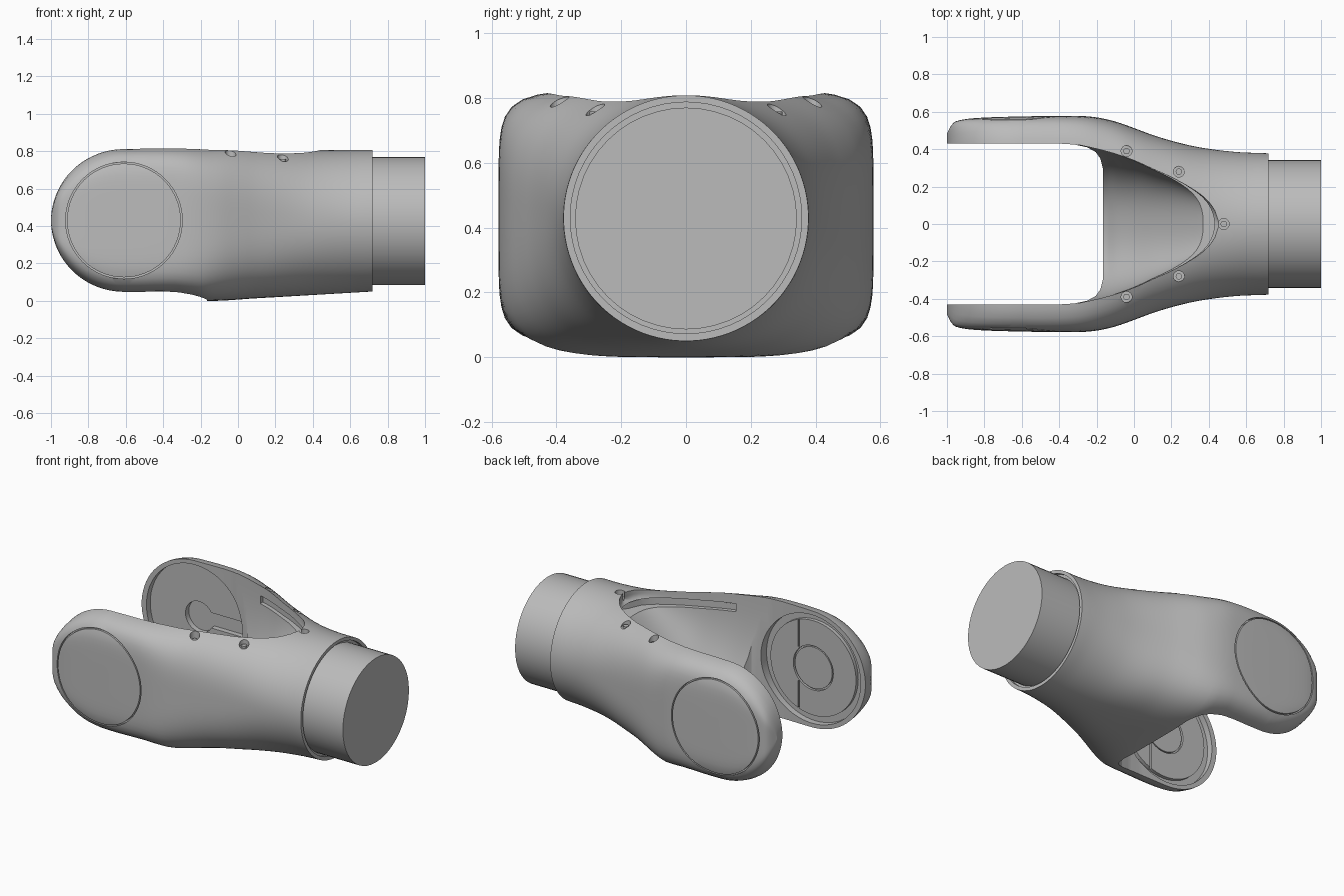
import bpy, bmesh, math
from mathutils import Matrix, Vector

if "Cube" in bpy.data.objects:
    bpy.data.objects.remove(bpy.data.objects["Cube"])

ZC = 0.43            # height of the long axis
PX = -0.61           # x of the fork pivot

grey = bpy.data.materials.new("satin grey")
grey.diffuse_color = (0.5, 0.5, 0.5, 1)
grey.use_nodes = True
grey.node_tree.nodes["Principled BSDF"].inputs["Base Color"].default_value = grey.diffuse_color


def curve(table, x):
    """Smooth interpolation through (x, value) points."""
    if x <= table[0][0]:
        return table[0][1]
    if x >= table[-1][0]:
        return table[-1][1]
    i = max(k for k in range(len(table) - 1) if table[k][0] <= x)

    def slope(k):
        a, b = table[max(k - 1, 0)], table[min(k + 1, len(table) - 1)]
        return (b[1] - a[1]) / (b[0] - a[0])
    (x0, v0), (x1, v1) = table[i], table[i + 1]
    h = x1 - x0
    t = (x - x0) / h
    return ((2*t**3 - 3*t*t + 1)*v0 + (t**3 - 2*t*t + t)*h*slope(i)
            + (3*t*t - 2*t**3)*v1 + (t**3 - t*t)*h*slope(i + 1))


def finish(name, bm):
    bmesh.ops.recalc_face_normals(bm, faces=bm.faces)
    me = bpy.data.meshes.new(name)
    bm.to_mesh(me)
    bm.free()
    ob = bpy.data.objects.new(name, me)
    bpy.context.collection.objects.link(ob)
    me.materials.append(grey)
    return ob


def loft(name, rings):
    bm = bmesh.new()
    vs = [[bm.verts.new(p) for p in r] for r in rings]
    n = len(vs[0])
    for a, b in zip(vs, vs[1:]):
        for i in range(n):
            bm.faces.new((a[i], a[(i+1) % n], b[(i+1) % n], b[i]))
    bm.faces.new(vs[0])
    bm.faces.new(vs[-1])
    return finish(name, bm)


def prism(name, plan, z0, z1):
    return loft(name, [[(x, y, z) for x, y in plan] for z in (z0, z1)])


def rod(name, r, a, b, n=64):
    """Cylinder of radius r from point a to point b."""
    a, b = Vector(a), Vector(b)
    q = (b - a).to_track_quat('Z', 'Y')
    bm = bmesh.new()
    bmesh.ops.create_cone(bm, cap_ends=True, segments=n, radius1=r, radius2=r,
                          depth=(b - a).length,
                          matrix=Matrix.Translation((a + b) / 2) @ q.to_matrix().to_4x4())
    return finish(name, bm)


def box(name, lo, hi):
    return prism(name, [(lo[0], lo[1]), (hi[0], lo[1]), (hi[0], hi[1]), (lo[0], hi[1])], lo[2], hi[2])


def cut(target, cutter):
    m = target.modifiers.new("cut", 'BOOLEAN')
    m.operation, m.solver, m.object = 'DIFFERENCE', 'EXACT', cutter
    bpy.context.view_layer.objects.active = target
    bpy.ops.object.modifier_apply(modifier=m.name)
    bpy.data.objects.remove(cutter)


# outer body: rounded-box fork blending into a round neck
WIDTH = [(-1, .485), (-.975, .53), (-.95, .55), (-.85, .566), (-.6, .575), (-.3, .578), (-.2, .57),
         (-.1, .548), (0, .513), (.1, .476), (.2, .445), (.3, .42), (.4, .402), (.55, .385), (.72, .378)]
TOP = [(-.6, .39), (-.16, .40), (0, .408), (.2, .392), (.45, .378), (.72, .378)]
BOTTOM = [(-.6, .39), (-.35, .392), (-.25, .41), (-.165, .43), (.1, .416), (.72, .38)]
SQUARE = [(-.5, 7), (-.35, 6.3), (-.16, 4.3), (0, 3.3), (.2, 2.7), (.4, 2.2), (.6, 2), (.72, 2)]


def body_ring(x, n=96):
    w, e = curve(WIDTH, x), curve(SQUARE, x)
    end = math.sqrt(max(0, 1 - ((x - PX) / .39) ** 2)) if x < PX else 1
    pts = []
    for i in range(n):
        a = 2 * math.pi * (i + .5) / n
        h = (curve(TOP, x) if a < math.pi else curve(BOTTOM, x)) * end
        # even spacing along a stretched angle
        c, s = math.cos(a), math.sin(a)
        r = (abs(c) ** e + abs(s) ** e) ** (-1 / e)
        pts.append((x, w * c * r, ZC + h * s * r))
    return pts


xs = [PX - .39 * math.cos(math.radians(a)) for a in range(4, 90, 5)]
xs = [-.9999] + xs + [PX + (.72 - PX) * i / 44 for i in range(45)]
body = loft("fork_body", [body_ring(x) for x in xs])

# gap between the two fork arms
half = [(-1.2, .43), (-.4, .43), (-.32, .425), (-.25, .41), (-.205, .385), (-.18, .35), (-.165, .29)]
cut(body, prism("gap", half + [(x, -y) for x, y in reversed(half)], -.2, 1.2))

# scooped saddle that rises to the tapered tip of the top opening
NOTCH = [(-.3, .424), (-.2, .402), (-.1, .375), (0, .34), (.1, .295), (.2, .25), (.3, .195),
         (.38, .138), (.43, .075), (.452, .012)]
FLOOR = [(-.3, .0), (-.165, .06), (-.1, .14), (0, .25), (.1, .37), (.2, .49), (.3, .61), (.38, .7), (.452, .76)]


def scoop_ring(x):
    w, f = curve(NOTCH, x), curve(FLOOR, x)
    ring = [(x, w, 1.1)]
    for i in range(33):
        a = math.pi * i / 32
        c, s = math.cos(a), math.sin(a)
        r = (abs(c) ** 2.4 + s ** 2.4) ** (-1 / 2.4)
        ring.append((x, w * c * r, .78 - (.78 - f) * s * r))
    return ring + [(x, -w, 1.1)]


cut(body, loft("scoop", [scoop_ring(-.3 + .752 * i / 36) for i in range(37)]))

# ledge slot under the rim of the opening
edge = [(-.1 + .55 * i / 16, curve(NOTCH, -.1 + .55 * i / 16) + .025) for i in range(17)] + [(.475, .01)]
cut(body, prism("ledge", edge + [(x, -y) for x, y in reversed(edge)], .69, .742))

# screw holes round the opening, with screws
for i, (x, y, z) in enumerate([(-.04, .39, .775), (-.04, -.39, .775), (.24, .28, .77),
                               (.24, -.28, .77), (.48, 0, .79)]):
    cut(body, rod("hole", .029, (x, y, z - .025), (x, y, 1), 24))
    rod(f"screw_{i}", .017, (x, y, z - .045), (x, y, z - .012), 16)

# outer cap outlines and inner recesses on both arms
for s in (1, -1):
    ring = rod("ring", .312, (PX, s * .545, ZC), (PX, s * .7, ZC))
    cut(ring, rod("core", .304, (PX, s * .5, ZC), (PX, s * .8, ZC)))
    cut(body, ring)
    cut(body, rod("recess", .355, (PX, s * .40, ZC), (PX, s * .47, ZC)))

# keyhole pocket in one arm
cut(body, rod("pocket", .1, (PX, .44, ZC), (PX, .505, ZC)))
cut(body, box("slot", (PX, .42, ZC - .05), (-.25, .505, ZC + .05)))

# bearing plate with hub on the other arm
plate = rod("bearing_plate", .31, (PX, -.48, ZC), (PX, -.447, ZC))
cut(plate, rod("hub_seat", .145, (PX, -.462, ZC), (PX, -.4, ZC)))
for s in (1, -1):
    cut(plate, box("split", (PX + .1, -.46, ZC + s * .23 - .12), (PX + .112, -.4, ZC + s * .23 + .12)))
hub = rod("bearing_hub", .135, (PX, -.48, ZC), (PX, -.45, ZC))

# recessed socket and plain end cylinder
cut(body, rod("socket", .357, (.7, 0, ZC), (.9, 0, ZC)))
rod("end_cylinder", .342, (.6, 0, .428), (1, 0, .428), 48)

# smooth shading with crisp edges
for ob in bpy.data.objects:
    ob.select_set(True)
bpy.context.view_layer.objects.active = body
bpy.ops.object.shade_smooth_by_angle(angle=math.radians(30))
